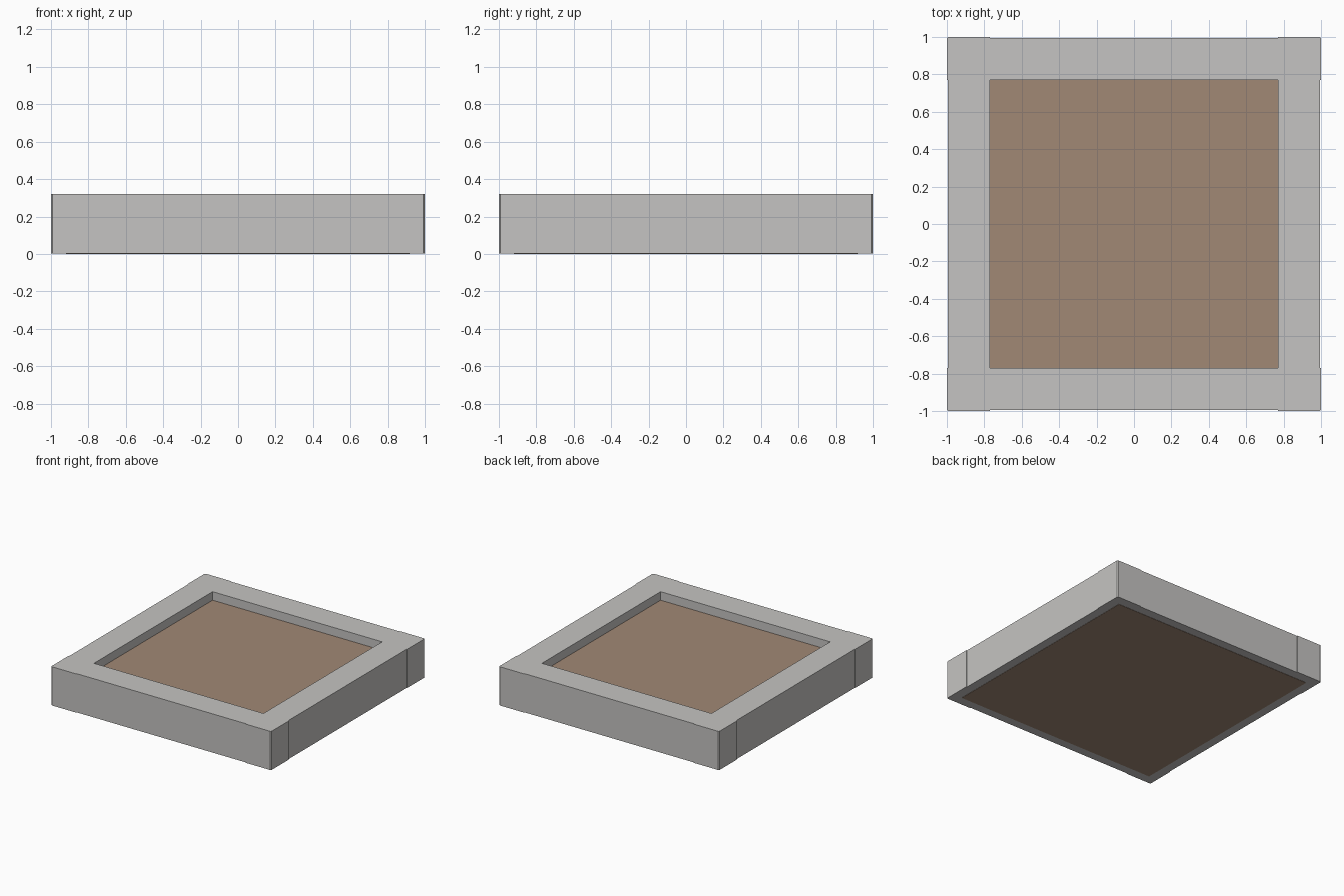
import bpy, bmesh

if "Cube" in bpy.data.objects:
    bpy.data.objects.remove(bpy.data.objects["Cube"])

OUT, INNER, HEIGHT = 1.0, 0.77, 0.32   # outer half width, opening half width, wall height
INSET, BEVEL, GAP = 0.006, 0.008, 0.002  # wall setback, corner chamfer, lift over the soil


def material(name, color):
    m = bpy.data.materials.new(name)
    m.diffuse_color = (*color, 1)
    m.use_nodes = True
    m.node_tree.nodes["Principled BSDF"].inputs["Base Color"].default_value = m.diffuse_color
    return m


stone = material("pale_stone", (0.558, 0.552, 0.539))
soil = material("brown_soil", (0.356, 0.246, 0.178))


def prism(name, outline, z0, z1, mat):
    """Extrude a counter-clockwise outline from z0 to z1."""
    bm = bmesh.new()
    base = bm.faces.new([bm.verts.new((x, y, z0)) for x, y in outline])
    top = bmesh.ops.extrude_face_region(bm, geom=[base], use_keep_orig=True)
    verts = [g for g in top["geom"] if isinstance(g, bmesh.types.BMVert)]
    bmesh.ops.translate(bm, verts=verts, vec=(0, 0, z1 - z0))
    bmesh.ops.recalc_face_normals(bm, faces=bm.faces)
    mesh = bpy.data.meshes.new(name)
    bm.to_mesh(mesh)
    bm.free()
    mesh.materials.append(mat)
    obj = bpy.data.objects.new(name, mesh)
    bpy.context.collection.objects.link(obj)
    return obj


def turn(points, quarter):
    """Rotate an outline by quarter turns about the centre."""
    for _ in range(quarter):
        points = [(-y, x) for x, y in points]
    return points


wall = [(-INNER, -OUT + INSET), (INNER, -OUT + INSET), (INNER, -INNER), (-INNER, -INNER)]
corner = [(INNER, -OUT), (OUT - BEVEL, -OUT), (OUT, -OUT + BEVEL), (OUT, -INNER), (INNER, -INNER)]

# Four walls and four slightly proud corner blocks
for q, side in enumerate(("front", "right", "back", "left")):
    prism(side + "_wall", turn(wall, q), GAP, HEIGHT, stone)
    prism(side + "_corner_block", turn(corner, q), GAP, HEIGHT, stone)

# Soil slab, reaching under the walls
S = 0.92
prism("soil_bed", [(-S, -S), (S, -S), (S, S), (-S, S)], 0.0, 0.25, soil)
